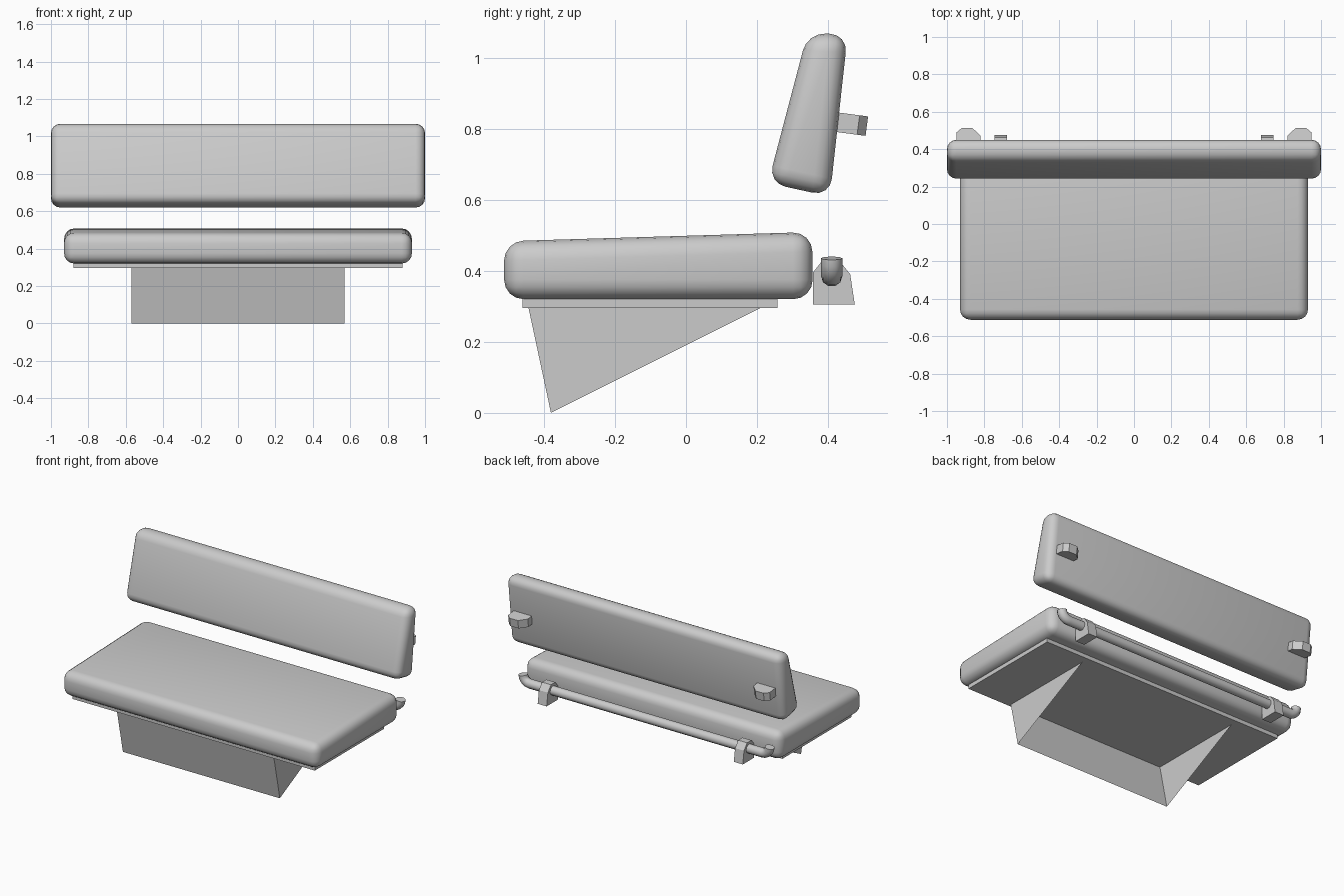
import bpy, bmesh, math
from mathutils import Matrix

if "Cube" in bpy.data.objects:
    bpy.data.objects.remove(bpy.data.objects["Cube"])


def make_object(name, bm):
    bmesh.ops.recalc_face_normals(bm, faces=bm.faces)
    mesh = bpy.data.meshes.new(name)
    bm.to_mesh(mesh)
    bm.free()
    obj = bpy.data.objects.new(name, mesh)
    bpy.context.collection.objects.link(obj)
    return obj


def smooth(obj, angle):
    bpy.ops.object.select_all(action='DESELECT')
    obj.select_set(True)
    bpy.context.view_layer.objects.active = obj
    bpy.ops.object.shade_smooth_by_angle(angle=math.radians(angle))


def prism(points, start, end):
    """Extrude a (y, z) side profile along x."""
    bm = bmesh.new()
    a = [bm.verts.new((start, y, z)) for y, z in points]
    b = [bm.verts.new((end, y, z)) for y, z in points]
    bm.faces.new(a)
    bm.faces.new(b)
    for i in range(len(points)):
        j = (i + 1) % len(points)
        bm.faces.new((a[i], a[j], b[j], b[i]))
    return bm


def cushion(name, points, half, radius):
    bm = prism(points, -half, half)
    bmesh.ops.recalc_face_normals(bm, faces=bm.faces)
    bmesh.ops.bevel(bm, geom=bm.edges[:], offset=radius, offset_type='OFFSET',
                    segments=4, profile=0.5, affect='EDGES')
    smooth(make_object(name, bm), 60)


# Padded seat and leaning backrest
cushion("seat_cushion",
        [(-0.512, 0.32), (0.357, 0.32), (0.355, 0.509), (-0.512, 0.483)], 0.93, 0.055)
cushion("backrest_cushion",
        [(0.231, 0.647), (0.405, 0.609), (0.455, 1.065), (0.342, 1.069)], 1.0, 0.05)

# Board under the seat
make_object("seat_board", prism(
    [(-0.46, 0.295), (0.257, 0.295), (0.257, 0.325), (-0.46, 0.325)], -0.88, 0.88))

# Hollow pedestal: front panel and two triangular cheeks, open at the back
bm = bmesh.new()
left, right = [[bm.verts.new((x, y, z)) for y, z in
                [(-0.443, 0.295), (-0.38, 0.0), (0.21, 0.295)]] for x in (-0.57, 0.57)]
bm.faces.new(left)
bm.faces.new(right)
bm.faces.new((left[0], left[1], right[1], right[0]))
make_object("pedestal", bm)

for side, label in ((-1, "left"), (1, "right")):
    # Rod holders behind the seat
    make_object(label + "_rod_holder", prism(
        [(0.357, 0.305), (0.475, 0.305), (0.462, 0.39), (0.43, 0.43),
         (0.385, 0.43), (0.357, 0.395)], side * 0.68, side * 0.745))

    # Chamfered mounting lugs on the backrest
    outline = [(0.95, -0.08), (0.95, 0.0), (0.922, 0.024), (0.863, 0.024),
               (0.82, -0.018), (0.82, -0.08)]
    bm = bmesh.new()
    face = bm.faces.new([bm.verts.new((side * x, y, -0.0275)) for x, y in outline])
    ext = bmesh.ops.extrude_face_region(bm, geom=[face], use_keep_orig=True)
    bmesh.ops.translate(bm, vec=(0, 0, 0.055),
                        verts=[v for v in ext["geom"] if isinstance(v, bmesh.types.BMVert)])
    bm.transform(Matrix.Translation((0, 0.485, 0.81)) @ Matrix.Rotation(math.radians(-7.5), 4, 'X'))
    make_object(label + "_backrest_lug", bm)

# Rod with upturned ends
bend = 0.05
half_path = [(0.845 + bend * math.sin(t), 0.385 + bend * (1 - math.cos(t)))
             for t in [math.radians(18 * i) for i in range(6)]]
path = [(-x, z) for x, z in reversed(half_path)] + half_path
curve = bpy.data.curves.new("rear_rod", 'CURVE')
curve.dimensions = '3D'
curve.bevel_depth = 0.03
curve.bevel_resolution = 3
curve.use_fill_caps = True
spline = curve.splines.new('POLY')
spline.points.add(len(path) - 1)
for point, (x, z) in zip(spline.points, path):
    point.co = (x, 0.41, z, 1)
rod = bpy.data.objects.new("rear_rod", curve)
bpy.context.collection.objects.link(rod)
bpy.ops.object.select_all(action='DESELECT')
rod.select_set(True)
bpy.context.view_layer.objects.active = rod
bpy.ops.object.convert(target='MESH')
smooth(bpy.context.view_layer.objects.active, 50)
